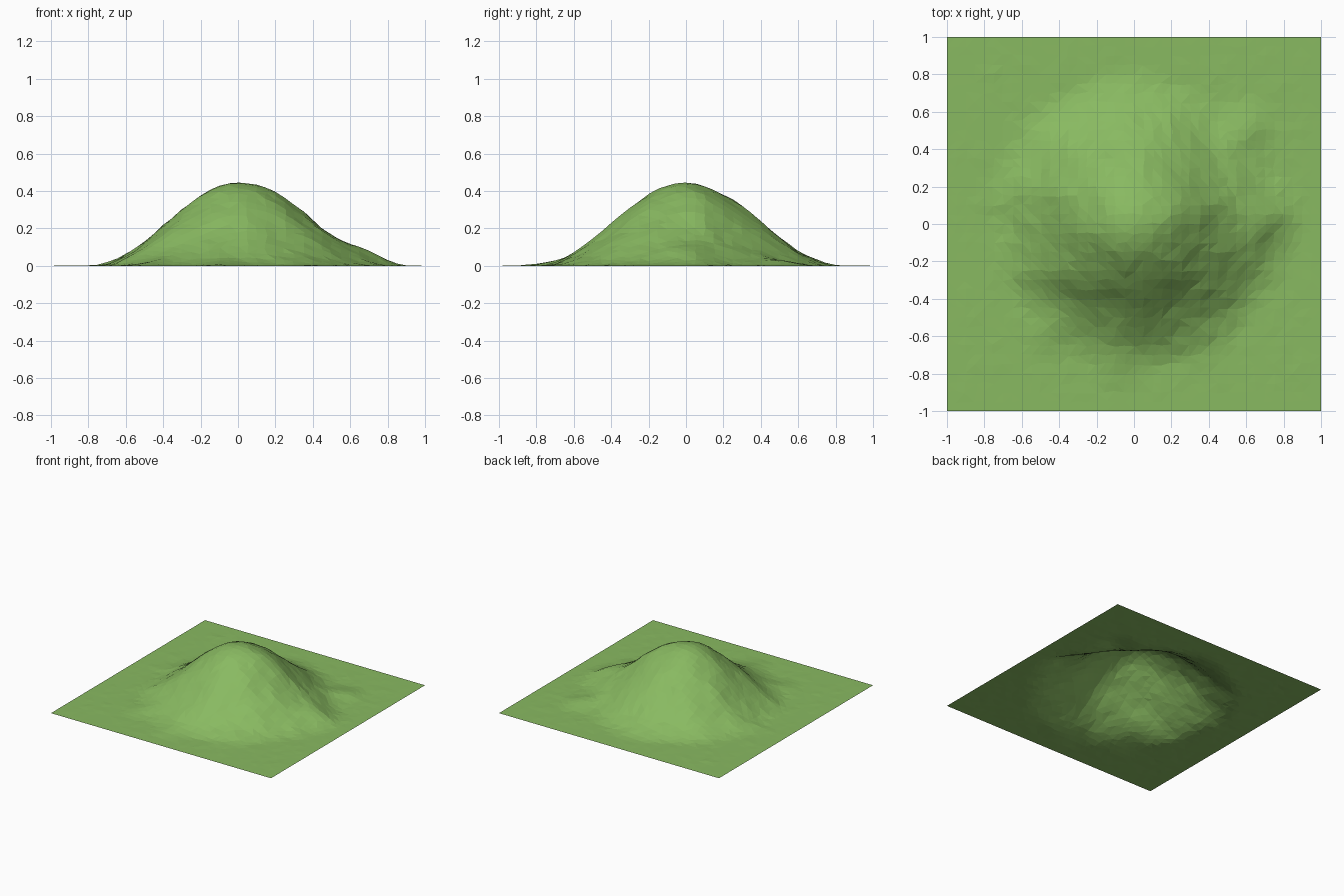
import bpy
import bmesh
import math
import random
from mathutils import Vector, noise

if "Cube" in bpy.data.objects:
    bpy.data.objects.remove(bpy.data.objects["Cube"], do_unlink=True)

random.seed(4)
CELLS = 40
PEAK = 0.445

# Hill radius towards east, north-east, north and so on round the compass
RADII = [0.87, 0.81, 0.84, 0.83, 0.79, 0.78, 0.80, 0.82]

# Low mounds at the foot of the hill: x, y, height, width
MOUNDS = [(0.70, 0.02, 0.035, 0.13), (0.60, 0.50, 0.030, 0.11),
          (-0.08, -0.74, 0.014, 0.12), (-0.45, -0.56, 0.020, 0.10),
          (-0.62, 0.18, 0.018, 0.10), (0.35, -0.62, 0.012, 0.10)]


def hill_radius(x, y):
    turn = (math.atan2(y, x) / math.tau % 1) * len(RADII)
    i = int(turn) % len(RADII)
    blend = (1 - math.cos(math.pi * (turn % 1))) / 2
    return RADII[i] * (1 - blend) + RADII[(i + 1) % len(RADII)] * blend


def height(x, y):
    r = min(math.hypot(x, y) / hill_radius(x, y), 1)
    dome = (1 + math.cos(math.pi * r)) / 2
    z = PEAK * dome
    for mx, my, h, w in MOUNDS:
        z += h * math.exp(-((x - mx) ** 2 + (y - my) ** 2) / (w * w))
    # Gentle unevenness, strongest on the slopes and gone at the border
    rough = noise.noise(Vector((x * 5, y * 5, 1.7)))
    fine = noise.noise(Vector((x * 13, y * 13, 4.2)))
    slope = math.sin(math.pi * r)
    z += rough * 0.022 * slope + fine * (0.004 + 0.006 * slope)
    border = min(1, (1 - max(abs(x), abs(y))) / 0.15)
    return max(0, z * border)


# Terrain sheet: a jittered grid, raised and split into triangles
bm = bmesh.new()
bmesh.ops.create_grid(bm, x_segments=CELLS, y_segments=CELLS, size=1)
jitter = 0.3 / CELLS
for v in bm.verts:
    if max(abs(v.co.x), abs(v.co.y)) < 0.99:
        v.co.x += random.uniform(-jitter, jitter)
        v.co.y += random.uniform(-jitter, jitter)
    v.co.z = height(v.co.x, v.co.y)
bmesh.ops.triangulate(bm, faces=bm.faces[:], quad_method='SHORT_EDGE')
mesh = bpy.data.meshes.new("grassy_hill")
bm.to_mesh(mesh)
bm.free()

# Grass colour
grass = bpy.data.materials.new("grass_green")
grass.use_nodes = True
colour = (0.25, 0.49, 0.12, 1)
grass.diffuse_color = colour
grass.node_tree.nodes["Principled BSDF"].inputs["Base Color"].default_value = colour
mesh.materials.append(grass)

hill = bpy.data.objects.new("grassy_hill", mesh)
bpy.context.collection.objects.link(hill)
